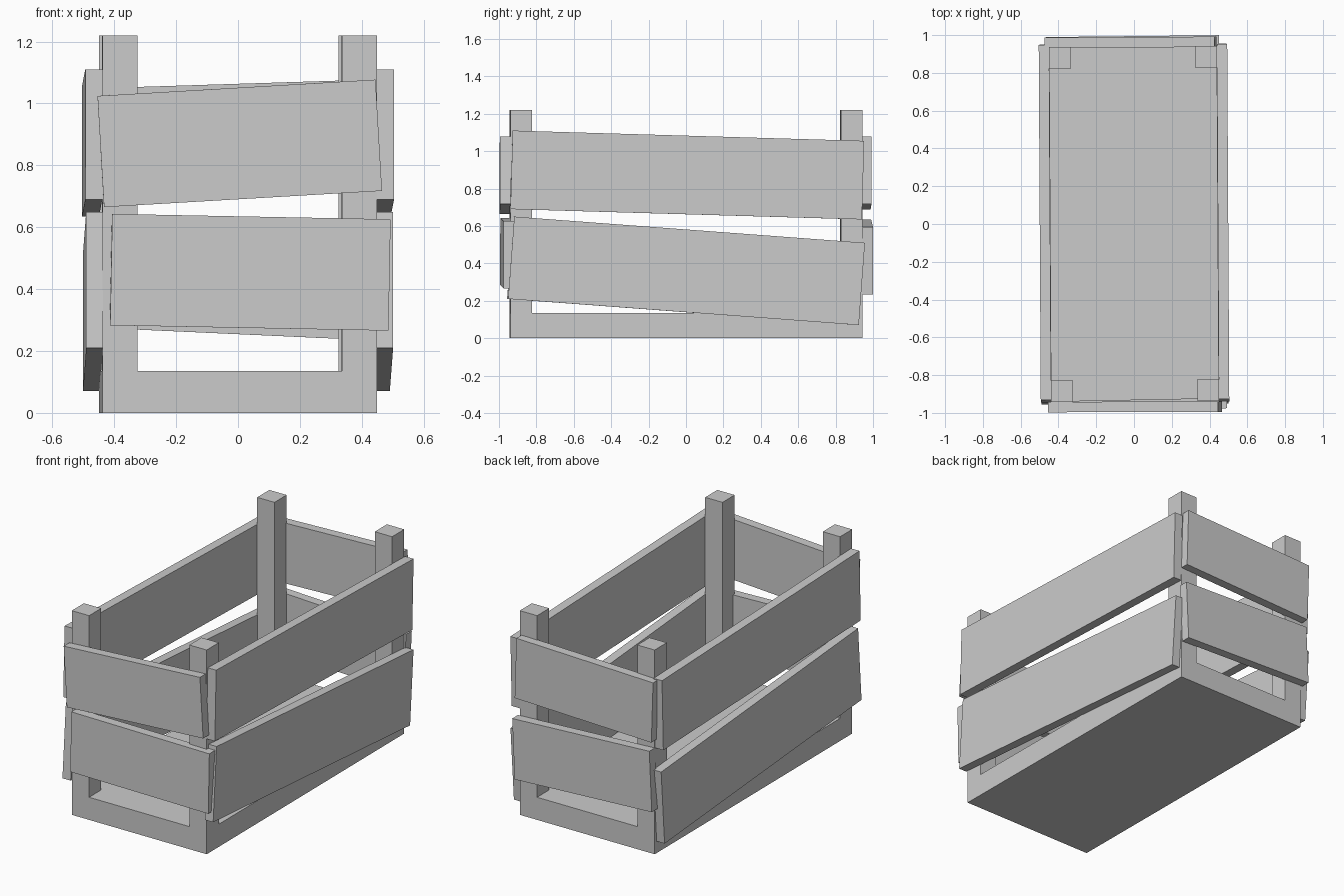
import bpy
from math import radians
from mathutils import Matrix, Vector

if "Cube" in bpy.data.objects:
    bpy.data.objects.remove(bpy.data.objects["Cube"])

# the whole crate sits turned a touch about the vertical
CRATE_TURN = Matrix.Rotation(radians(0.33), 4, 'Z')


def box(name, centre, size, tilt=0.0, axis='X', yaw=0.0):
    """Box tilted (degrees) about one axis, then turned about z."""
    bpy.ops.mesh.primitive_cube_add(size=1)
    ob = bpy.context.object
    ob.name = name
    rot = Matrix.Rotation(radians(yaw), 4, 'Z') @ Matrix.Rotation(radians(tilt), 4, axis)
    ob.matrix_world = (CRATE_TURN @ Matrix.Translation(Vector(centre)) @ rot
                       @ Matrix.Diagonal((*size, 1)))
    return ob


# floor slab
box("floor", (0, 0, 0.0675), (0.888, 1.88, 0.135))

# corner posts
for sx, side in ((-1, "left"), (1, "right")):
    for sy, end in ((-1, "front"), (1, "back")):
        box(f"{end}_{side}_post", (sx * 0.387, sy * 0.8825, 0.61), (0.114, 0.115, 1.22))

# long side planks, sloping down toward the back
for sx, side in ((-1, "left"), (1, "right")):
    box(f"{side}_upper_plank", (sx * 0.4715, 0.004, 0.8725), (0.055, 1.88, 0.42), -1.68)
    box(f"{side}_lower_plank", (sx * 0.469, 0.0, 0.36), (0.054, 1.88, 0.441), -4.27)

# short end planks: name, x, y, z, slope up toward +x, extra yaw
ends = [
    ("front_upper_plank", 0.0, -0.968, 0.871, 3.35, -0.15),
    ("front_lower_plank", 0.034, -0.957, 0.4545, -1.1, 0.8),
    ("back_upper_plank", -0.012, 0.962, 0.883, 1.8, 0.0),
    ("back_lower_plank", -0.003, 0.967, 0.435, -2.6, 0.3),
]
for name, x, y, z, slope, yaw in ends:
    box(name, (x, y, z), (0.9, 0.055, 0.36), -slope, 'Y', yaw)
